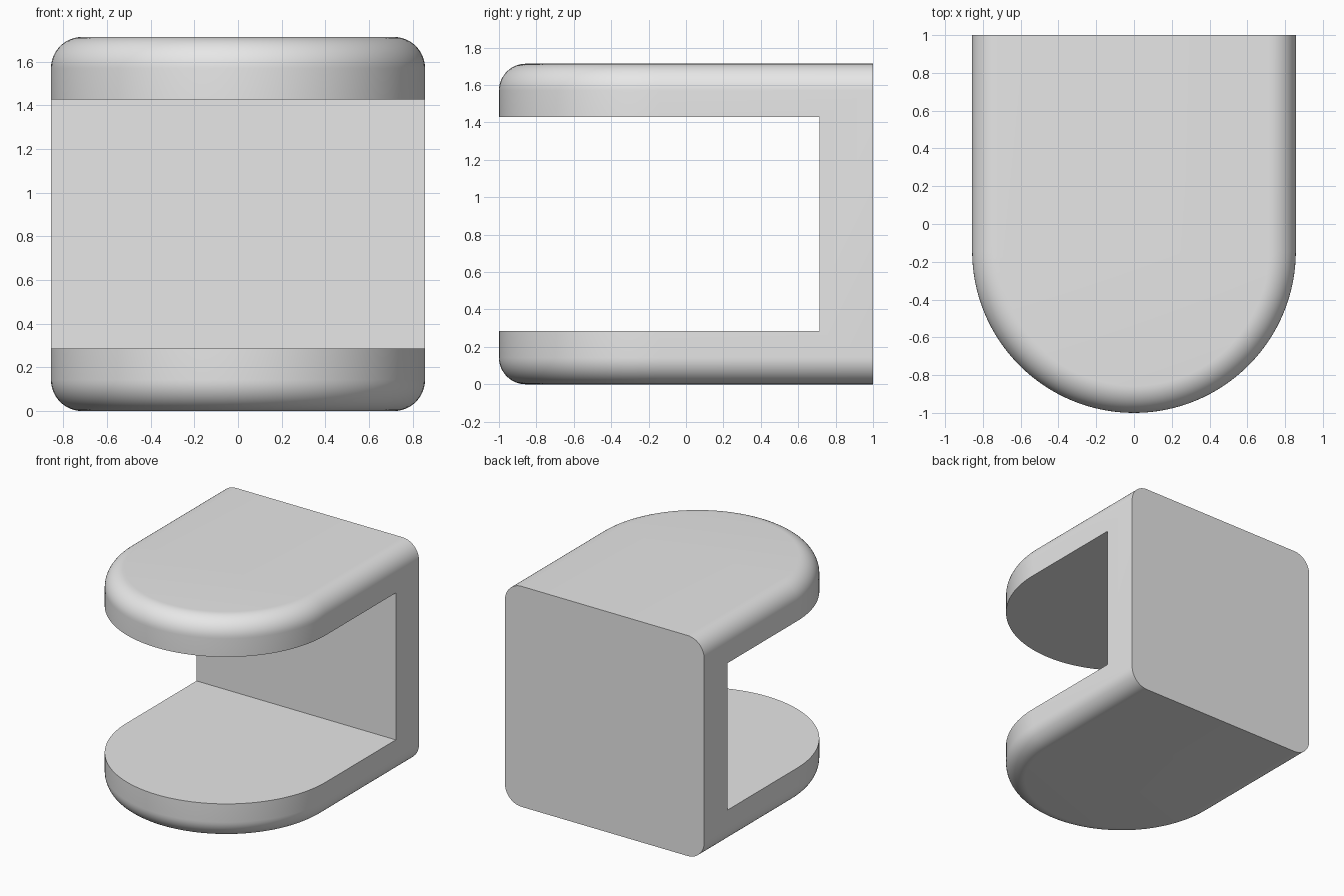
import bpy, bmesh
from math import sin, cos, pi

cube = bpy.data.objects.get("Cube")
if cube:
    bpy.data.objects.remove(cube, do_unlink=True)

R, ARC_Y, BACK = 0.857, -0.143, 1.0      # plan outline: round nose, square back
HEIGHT, WALL, FILLET = 1.714, 0.286, 0.143
ARC_STEPS, FILLET_STEPS = 64, 12

grey = bpy.data.materials.new("light grey")
grey.use_nodes = True
grey.diffuse_color = (0.8, 0.8, 0.8, 1)
grey.node_tree.nodes["Principled BSDF"].inputs["Base Color"].default_value = (0.8, 0.8, 0.8, 1)


def outline(bm, inset, z):
    """Ring of vertices: back corner, round nose, back corner."""
    r = R - inset
    pts = [(r, BACK)]
    for i in range(ARC_STEPS + 1):
        a = -pi * i / ARC_STEPS
        pts.append((r * cos(a), ARC_Y + r * sin(a)))
    pts.append((-r, BACK))
    return [bm.verts.new((x, y, z)) for x, y in pts]


# Solid body with rounded top and bottom rims
quarter = [pi / 2 * i / FILLET_STEPS for i in range(FILLET_STEPS + 1)]
lower = [(FILLET * (1 - sin(a)), FILLET * (1 - cos(a))) for a in quarter]
levels = lower + [(d, HEIGHT - z) for d, z in reversed(lower)]

bm = bmesh.new()
rings = [outline(bm, d, z) for d, z in levels]
count = len(rings[0])
for low, high in zip(rings, rings[1:]):
    for i in range(count - 1):
        bm.faces.new((low[i], low[i + 1], high[i + 1], high[i]))
bm.faces.new(rings[0])
bm.faces.new(rings[-1])
# One flat back face
bm.faces.new([r[0] for r in rings] + [r[-1] for r in reversed(rings)])
bmesh.ops.recalc_face_normals(bm, faces=bm.faces)
mesh = bpy.data.meshes.new("clamp_body")
bm.to_mesh(mesh)
bm.free()
mesh.materials.append(grey)
body = bpy.data.objects.new("clamp_body", mesh)
bpy.context.collection.objects.link(body)

# Open slot between the two arms, leaving the back wall
slot_back, slot_front = BACK - WALL, -1.5
bpy.ops.mesh.primitive_cube_add(size=1, location=(0, (slot_back + slot_front) / 2, HEIGHT / 2))
slot = bpy.context.object
slot.name = "slot_cutter"
slot.scale = (3, slot_back - slot_front, HEIGHT - 2 * WALL)
slot.hide_render = True
slot.data.materials.append(grey)

cut = body.modifiers.new("slot", "BOOLEAN")
cut.operation = "DIFFERENCE"
cut.solver = "EXACT"
cut.object = slot

bpy.ops.object.select_all(action="DESELECT")
body.select_set(True)
bpy.context.view_layer.objects.active = body
bpy.ops.object.modifier_apply(modifier=cut.name)
bpy.data.objects.remove(slot, do_unlink=True)
bpy.ops.object.shade_smooth_by_angle(angle=pi / 6)
